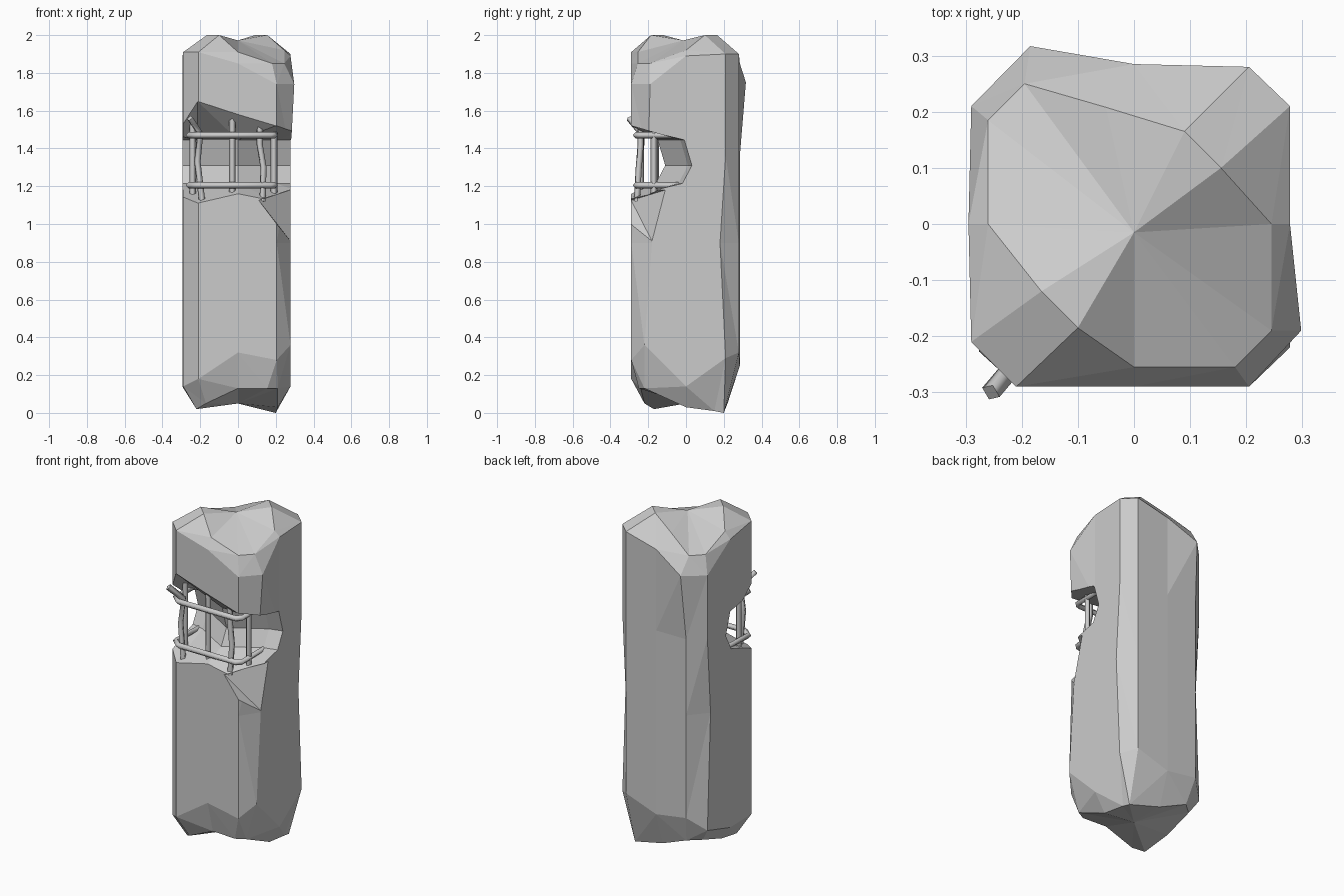
import bpy, bmesh

if "Cube" in bpy.data.objects:
    bpy.data.objects.remove(bpy.data.objects["Cube"])

# Plan outline, anticlockwise from the front-left corner (12 stations)
OUTLINE = [(-.29, -.21), (-.21, -.29), (0, -.29), (.205, -.29), (.278, -.2), (.278, 0),
           (.278, .21), (.205, .28), (0, .285), (-.2, .285), (-.29, .21), (-.295, 0)]


def ring(zs, moved=None):
    pts = [(x, y, z) for (x, y), z in zip(OUTLINE, zs)]
    for i, (x, y) in (moved or {}).items():
        pts[i] = (x, y, pts[i][2])
    return pts


def add_object(name, bm):
    bmesh.ops.recalc_face_normals(bm, faces=bm.faces)
    me = bpy.data.meshes.new(name)
    bm.to_mesh(me)
    bm.free()
    ob = bpy.data.objects.new(name, me)
    bpy.context.collection.objects.link(ob)
    return ob


def loft(name, rings, tips=None):
    """Skin closed rings; cap with a fan to each tip, or one flat face."""
    bm = bmesh.new()
    rows = [[bm.verts.new(p) for p in r] for r in rings]
    n = len(rows[0])
    for a, b in zip(rows, rows[1:]):
        for i in range(n):
            bm.faces.new((a[i], a[(i + 1) % n], b[(i + 1) % n], b[i]))
    for k, row in enumerate((rows[0], rows[-1])):
        if tips:
            c = bm.verts.new(tips[k])
            for i in range(n):
                bm.faces.new((row[i], row[(i + 1) % n], c))
        else:
            bm.faces.new(row)
    bmesh.ops.triangulate(bm, faces=bm.faces)
    return add_object(name, bm)


def cut(target, cutter):
    """Subtract the cutter, bake the result and remove the cutter."""
    cutter.hide_render = True
    mod = target.modifiers.new("cut", 'BOOLEAN')
    mod.operation, mod.solver, mod.object = 'DIFFERENCE', 'EXACT', cutter
    bpy.context.view_layer.update()
    deps = bpy.context.evaluated_depsgraph_get()
    me = bpy.data.meshes.new_from_object(target.evaluated_get(deps))
    target.modifiers.clear()
    target.data = me
    bpy.data.objects.remove(cutter)


# Broken stone pillar with saddle-shaped top and bottom
bottom = [(-.22, -.17, .02), (-.17, -.22, .05), (0, -.24, .13), (.155, -.25, .13),
          (.21, -.22, .13), (.21, 0, .03), (.205, .15, .01), (.2, .2, 0),
          (0, .22, .05), (-.17, .24, .12), (-.24, .18, .12), (-.24, 0, .06)]
top = [(-.165, -.12, 2), (-.1, -.185, 2), (0, -.255, 1.91), (.18, -.255, 1.85),
       (.245, -.19, 1.85), (.245, 0, 1.92), (.155, .1, 2), (.09, .165, 2),
       (-.05, .208, 1.93), (-.195, .25, 1.85), (-.26, .185, 1.85), (-.26, 0, 1.92)]
pillar = loft("pillar", [
    bottom,
    ring([.14, .18, .32, .28, .36, .14, .29, .32, .25, .28, .2, .14], {4: (.278, -.22)}),
    ring([.9] * 12, {4: (.278, -.18), 6: (.278, .18), 10: (-.29, .18)}),
    ring([1.36] * 12),
    ring([1.91, 1.91, 1.85, 1.74, 1.74, 1.89, 1.9, 1.9, 1.85, 1.75, 1.74, 1.88],
         {4: (.298, -.19), 9: (-.185, .317)}),
    top], tips=[(0, 0, .05), (0, -.015, 1.972)])

# Cavity gouged through the front: x, lip height, depth, floor height
SECTIONS = [(-.42, 1.49, .07, 1.11), (-.215, 1.65, .02, 1.11), (0, 1.58, -.11, 1.16),
            (.2, 1.52, .01, 1.12), (.42, 1.52, .07, 1.14)]
cut(pillar, loft("cavity_cutter", [
    [(x, -.5, lip), (x, -.29, lip), (x, d - .04, 1.445), (x, d, 1.31),
     (x, d - .05, 1.215), (x, -.29, floor), (x, -.5, floor)]
    for x, lip, d, floor in SECTIONS]))

# Chip off the front-right edge under the cavity
bm = bmesh.new()
for p in [(.11, -.29, 1.125), (.205, -.29, 1.0), (.278, -.18, .91), (.278, -.11, 1.18),
          (.36, -.4, .88), (.3, -.4, 1.2), (.36, -.15, 1.2)]:
    bm.verts.new(p)
bmesh.ops.convex_hull(bm, input=bm.verts)
cut(pillar, add_object("chip_cutter", bm))


# Exposed reinforcing bars, square in section
def bar(name, pts):
    cu = bpy.data.curves.new(name, 'CURVE')
    cu.dimensions = '3D'
    cu.bevel_depth, cu.bevel_resolution, cu.use_fill_caps = .018, 0, True
    sp = cu.splines.new('POLY')
    sp.points.add(len(pts) - 1)
    for q, p in zip(sp.points, pts):
        q.co = (*p, 1)
    tmp = bpy.data.objects.new(name + "_path", cu)
    bpy.context.collection.objects.link(tmp)
    bpy.context.view_layer.update()
    me = bpy.data.meshes.new_from_object(
        tmp.evaluated_get(bpy.context.evaluated_depsgraph_get()))
    bpy.data.objects.remove(tmp)
    bpy.context.collection.objects.link(bpy.data.objects.new(name, me))


for i, pts in enumerate([
        [(-.24, -.16, 1.15), (-.24, -.16, 1.54)],
        [(-.19, -.25, 1.12), (-.215, -.24, 1.33), (-.2, -.235, 1.48), (-.255, -.3, 1.56)],
        [(-.03, -.24, 1.12), (-.03, -.24, 1.57)],
        [(.13, -.26, 1.12), (.135, -.25, 1.3), (.115, -.24, 1.42), (.115, -.24, 1.54)],
        [(.19, -.17, 1.12), (.19, -.17, 1.53)]]):
    bar(f"upright_bar_{i + 1}", pts)

# Two bent hoops tying the uprights together
for name, z in (("lower_hoop", 1.205), ("upper_hoop", 1.47)):
    bar(name, [(-.25, 0, z), (-.26, -.22, z), (-.21, -.265, z),
               (.17, -.265, z), (.195, -.24, z), (.195, 0, z)])
